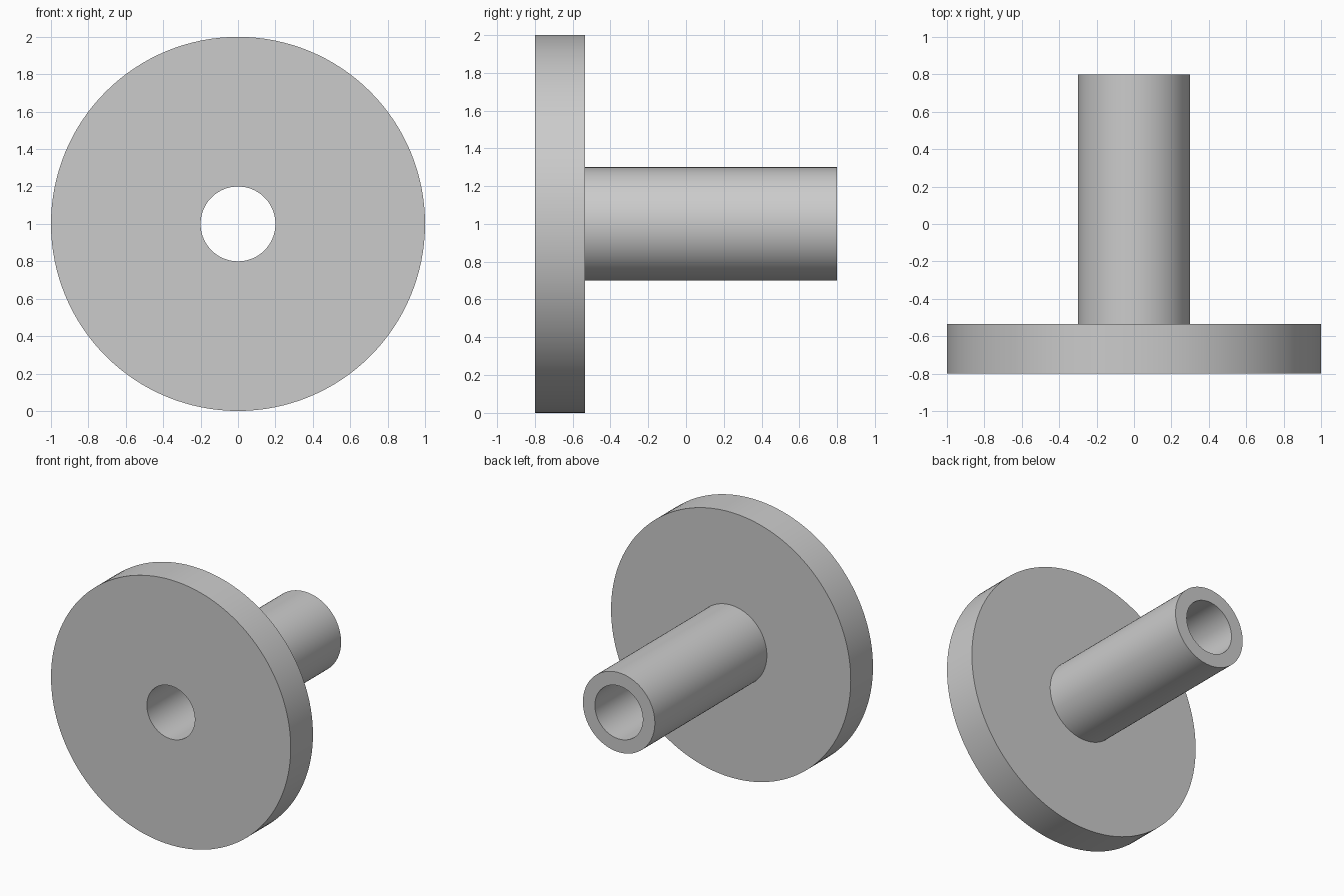
import bpy
import bmesh
import math
from mathutils import Matrix, Vector

cube = bpy.data.objects.get("Cube")
if cube:
    bpy.data.objects.remove(cube, do_unlink=True)

# Dimensions
SEGMENTS = 128
AXIS_HEIGHT = 1.0
BORE, TUBE, FLANGE = 0.2, 0.3, 1.0
FRONT, SHOULDER, BACK = -0.8, -0.535, 0.8

# Plain grey material
grey = bpy.data.materials.new("light_grey")
grey.use_nodes = True
colour = (0.6, 0.6, 0.6, 1.0)
grey.diffuse_color = colour
grey.node_tree.nodes["Principled BSDF"].inputs["Base Color"].default_value = colour

# Half section of the flange and its hollow shaft, as (radius, y)
section = [(BORE, FRONT), (FLANGE, FRONT), (FLANGE, SHOULDER),
           (TUBE, SHOULDER), (TUBE, BACK), (BORE, BACK)]

# Revolve the closed section around the y axis
bm = bmesh.new()
verts = [bm.verts.new((r, y, 0)) for r, y in section]
edges = [bm.edges.new((v, verts[i - 1])) for i, v in enumerate(verts)]
bmesh.ops.spin(bm, geom=verts + edges, cent=(0, 0, 0), axis=(0, 1, 0),
               angle=math.tau, steps=SEGMENTS, use_merge=True)
bmesh.ops.remove_doubles(bm, verts=bm.verts, dist=0.0001)
bmesh.ops.recalc_face_normals(bm, faces=bm.faces)
bm.transform(Matrix.Translation(Vector((0, 0, AXIS_HEIGHT))))

mesh = bpy.data.meshes.new("flanged_bushing")
bm.to_mesh(mesh)
bm.free()
mesh.materials.append(grey)
bushing = bpy.data.objects.new("flanged_bushing", mesh)
bpy.context.collection.objects.link(bushing)

# Smooth round walls with crisp rims
bpy.ops.object.select_all(action="DESELECT")
bushing.select_set(True)
bpy.context.view_layer.objects.active = bushing
bpy.ops.object.shade_smooth_by_angle(angle=math.radians(30))
